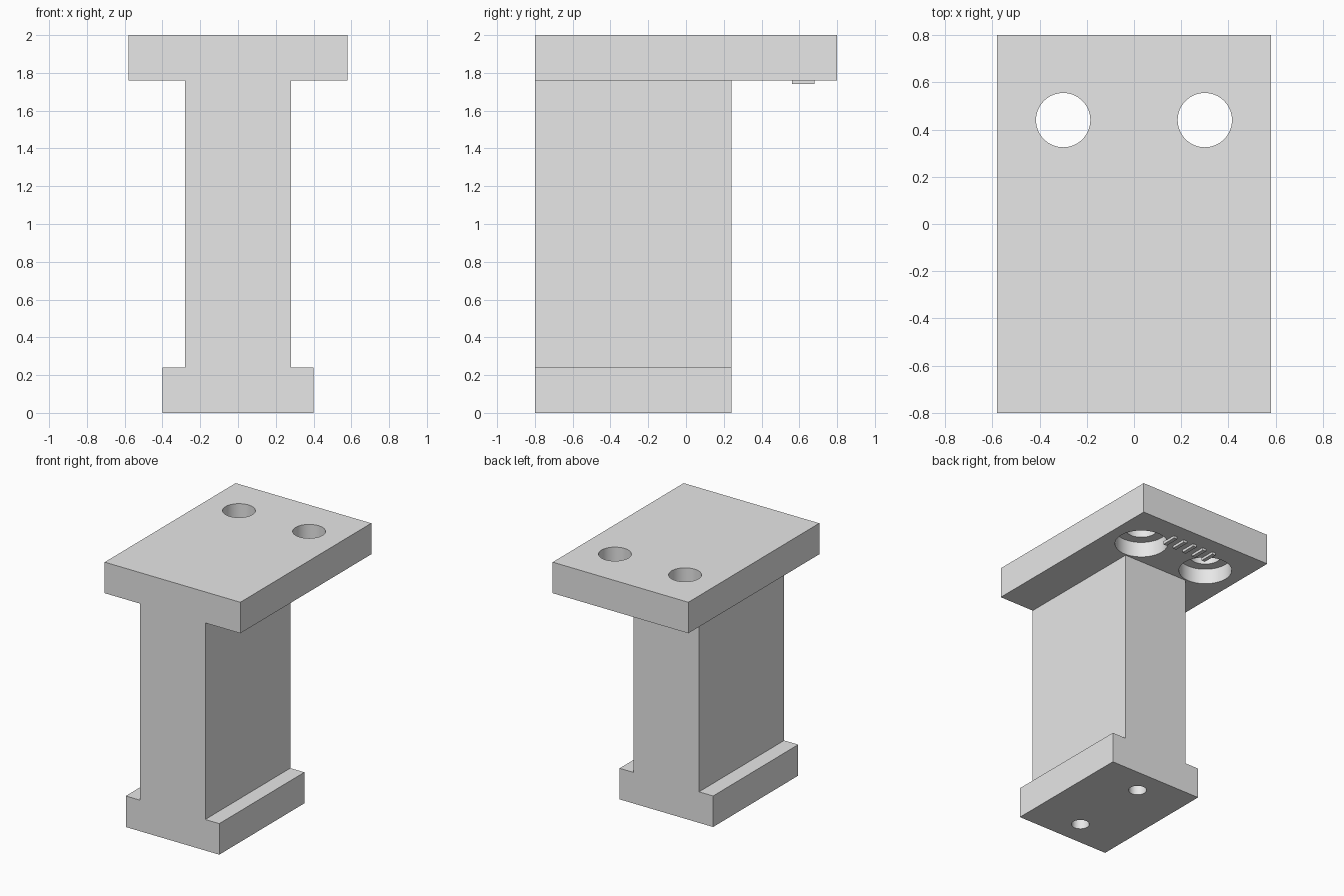
import bpy, bmesh
from math import radians

cube = bpy.data.objects.get("Cube")
if cube:
    bpy.data.objects.remove(cube, do_unlink=True)

grey = bpy.data.materials.new("light_grey")
grey.use_nodes = True
grey.diffuse_color = (0.8, 0.8, 0.8, 1)
grey.node_tree.nodes["Principled BSDF"].inputs["Base Color"].default_value = (0.8, 0.8, 0.8, 1)


def add_object(name, bm):
    bmesh.ops.recalc_face_normals(bm, faces=bm.faces)
    mesh = bpy.data.meshes.new(name)
    bm.to_mesh(mesh)
    bm.free()
    obj = bpy.data.objects.new(name, mesh)
    mesh.materials.append(grey)
    bpy.context.collection.objects.link(obj)
    return obj


def add_box(bm, x0, x1, y0, y1, z0, z1):
    box = bmesh.ops.create_cube(bm, size=1)["verts"]
    for v in box:
        v.co.x = x1 if v.co.x > 0 else x0
        v.co.y = y1 if v.co.y > 0 else y0
        v.co.z = z1 if v.co.z > 0 else z0


def cut_hole(target, name, x, y, z0, z1, radius):
    bm = bmesh.new()
    bmesh.ops.create_cone(bm, cap_ends=True, segments=64, radius1=radius,
                          radius2=radius, depth=z1 - z0)
    bmesh.ops.translate(bm, verts=bm.verts, vec=(x, y, (z0 + z1) / 2))
    cutter = add_object(name, bm)
    cutter.hide_render = True
    cutter.hide_set(True)
    cutter.display_type = 'WIRE'
    mod = target.modifiers.new(name, 'BOOLEAN')
    mod.operation = 'DIFFERENCE'
    mod.solver = 'EXACT'
    mod.object = cutter
    return cutter


# I-shaped body: half profile mirrored, then extruded front to back
half = [(0.4, 0), (0.4, 0.24), (0.28, 0.24), (0.28, 1.76), (0.58, 1.76), (0.58, 2)]
outline = half + [(-x, z) for x, z in reversed(half)]
bm = bmesh.new()
face = bm.faces.new([bm.verts.new((x, -0.8, z)) for x, z in outline])
ext = bmesh.ops.extrude_face_region(bm, geom=[face])["geom"]
bmesh.ops.translate(bm, vec=(0, 1.04, 0),
                    verts=[v for v in ext if isinstance(v, bmesh.types.BMVert)])
# Top plate overhang: push out the upper part of the back
bmesh.ops.bisect_plane(bm, geom=bm.verts[:] + bm.edges[:] + bm.faces[:],
                       plane_co=(0, 0, 1.76), plane_no=(0, 0, 1))
bmesh.ops.recalc_face_normals(bm, faces=bm.faces)
back = [f for f in bm.faces if f.normal.y > 0.9 and f.calc_center_median().z > 1.76]
ext = bmesh.ops.extrude_face_region(bm, geom=back)["geom"]
bmesh.ops.delete(bm, geom=back, context='FACES_ONLY')
bmesh.ops.translate(bm, vec=(0, 0.56, 0),
                    verts=[v for v in ext if isinstance(v, bmesh.types.BMVert)])
body = add_object("bracket_body", bm)

# Counterbored bolt holes in the plate, blind screw holes in the foot
cutters = []
for side, x in (("left", 0.3), ("right", -0.3)):
    cutters.append(cut_hole(body, side + "_bolt_hole", x, 0.44, 1.7, 2.1, 0.115))
    cutters.append(cut_hole(body, side + "_counterbore", x, 0.44, 1.7, 1.88, 0.19))
for place, y in (("front", -0.6), ("back", 0.04)):
    cutters.append(cut_hole(body, place + "_screw_hole", 0, y, -0.1, 0.5, 0.064))

# Bake the cuts and shade the hole walls smooth
bpy.context.view_layer.update()
baked = bpy.data.meshes.new_from_object(
    body.evaluated_get(bpy.context.evaluated_depsgraph_get()))
body.modifiers.clear()
body.data = baked
for cutter in cutters:
    bpy.data.objects.remove(cutter, do_unlink=True)
for o in bpy.context.selected_objects:
    o.select_set(False)
body.select_set(True)
bpy.context.view_layer.objects.active = body
bpy.ops.object.shade_smooth_by_angle(angle=radians(30))

# Row of plain raised ribs under the overhang
bm = bmesh.new()
for i in range(-2, 3):
    x = i * 0.09
    add_box(bm, x - 0.015, x + 0.015, 0.56, 0.68, 1.74, 1.765)
add_object("underside_ribs", bm)
